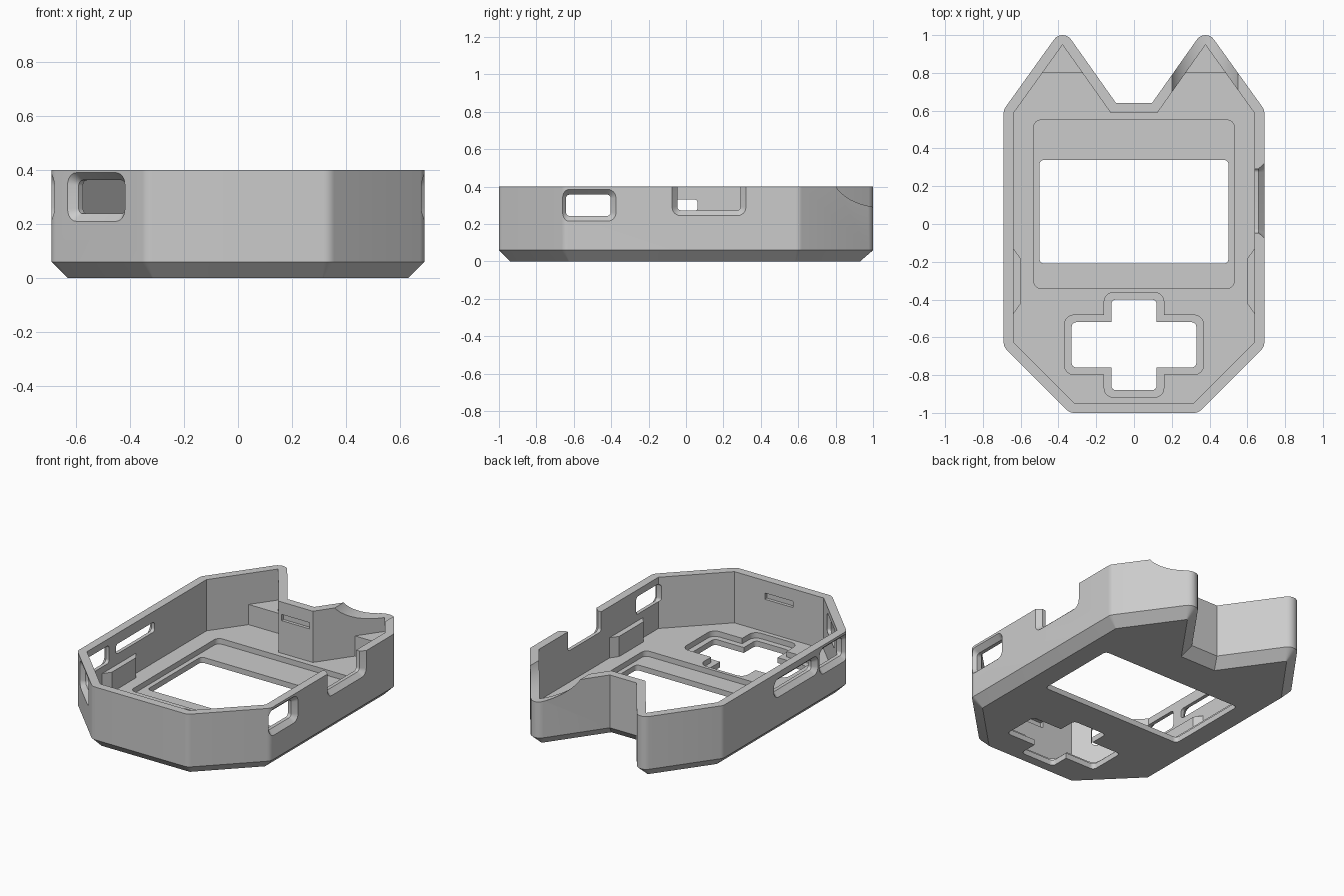
import bpy, bmesh, math
from mathutils import Vector

cube = bpy.data.objects.get("Cube")
if cube:
    bpy.data.objects.remove(cube, do_unlink=True)

grey = bpy.data.materials.new("grey plastic")
grey.use_nodes = True
grey.diffuse_color = (0.6, 0.6, 0.6, 1)
grey.node_tree.nodes["Principled BSDF"].inputs["Base Color"].default_value = (0.6, 0.6, 0.6, 1)

FLOOR, TOP, WALL, CHAMFER, SHELF = 0.07, 0.4, 0.053, 0.06, 0.2


def corner(pts, i):
    """Edge directions into and out of a counter-clockwise corner."""
    a, b, c = pts[i - 1], pts[i], pts[(i + 1) % len(pts)]
    return (b - a).normalized(), (c - b).normalized()


def inset(pts, d):
    out = []
    for i, p in enumerate(pts):
        e, f = corner(pts, i)
        n, m = Vector((-e.y, e.x)), Vector((-f.y, f.x))
        out.append(p + (n + m) * d / (1 + n.dot(m)))
    return out


def rounded(pts, r, steps=7):
    """Fillet the outward corners; inward corners stay sharp."""
    out = []
    for i, p in enumerate(pts):
        e, f = corner(pts, i)
        if e.x * f.y - e.y * f.x < 0:
            out.append(p)
            continue
        turn = e.angle(f)
        centre = p + (f - e).normalized() * r / math.cos(turn / 2)
        start = math.atan2(-e.x, e.y)
        for k in range(steps):
            t = start + turn * k / (steps - 1)
            out.append(centre + Vector((math.cos(t), math.sin(t))) * r)
    return out


def rect(x0, x1, y0, y1):
    return [Vector(p) for p in ((x0, y0), (x1, y0), (x1, y1), (x0, y1))]


def loft(name, rings):
    """Solid skinned through matching rings of points."""
    bm = bmesh.new()
    loops = [[bm.verts.new(p) for p in ring] for ring in rings]
    for low, high in zip(loops, loops[1:]):
        for i in range(len(low)):
            bm.faces.new((low[i - 1], low[i], high[i], high[i - 1]))
    bm.faces.new(loops[0][::-1])
    bm.faces.new(loops[-1])
    bmesh.ops.recalc_face_normals(bm, faces=bm.faces)
    mesh = bpy.data.meshes.new(name)
    bm.to_mesh(mesh)
    bm.free()
    mesh.materials.append(grey)
    ob = bpy.data.objects.new(name, mesh)
    bpy.context.collection.objects.link(ob)
    return ob


def prism(name, pts, z0, z1):
    return loft(name, [[(p.x, p.y, z) for p in pts] for z in (z0, z1)])


def carve(cutter):
    cutter.hide_render = True
    bpy.context.view_layer.objects.active = shell
    mod = shell.modifiers.new("cut", 'BOOLEAN')
    mod.operation, mod.solver, mod.object = 'DIFFERENCE', 'EXACT', cutter
    bpy.ops.object.modifier_apply(modifier=mod.name)
    bpy.data.objects.remove(cutter, do_unlink=True)


def port(x, y, angle, width, z0, z1):
    """Rounded wall opening with a chamfered outer rim."""
    n = Vector((math.cos(angle), math.sin(angle), 0))
    t = Vector((-n.y, n.x, 0))
    frame = rect(-width / 2, width / 2, z0, z1)
    wide = rounded(frame, 0.045)
    slim = rounded(inset(frame, 0.028), 0.02)
    rings = [(wide, 0.04), (wide, 0), (slim, -0.03), (slim, -0.1)]
    carve(loft("port_cutter", [[Vector((x, y, 0)) + n * d + t * p.x + Vector((0, 0, p.y))
                                for p in ring] for ring, d in rings]))


# Two-eared outline, mirrored from its left half
half = [Vector(p) for p in ((0.34, -1), (0.69, -0.65), (0.69, 0.605), (0.378, 1.04), (0.095, 0.64))]
outline = half + [Vector((-p.x, p.y)) for p in reversed(half)]
inner = inset(outline, WALL)

# Shell with chamfered underside
side = rounded(outline, 0.055)
base = rounded(inset(outline, CHAMFER), 0.008)
shell = loft("case_shell", [[(p.x, p.y, z) for p in ring]
                            for ring, z in ((base, 0), (side, CHAMFER), (side, TOP))])
carve(prism("cavity_cutter", inner, FLOOR, 0.6))

# Screen window and its recess
carve(prism("screen_recess_cutter", rounded(rect(-0.53, 0.53, -0.34, 0.55), 0.035), 0.035, 0.2))
carve(prism("screen_cutter", rounded(rect(-0.5, 0.5, -0.21, 0.34), 0.025), -0.1, 0.2))

# Cross-shaped button opening and its recess
w, a, b = 0.12, 0.33, 0.24
quarter = [(a, -w), (a, w), (w, w), (w, b)]
cross = [Vector(p) for p in quarter]
cross += [Vector((-x, y)) for x, y in reversed(quarter)][:3]
cross += [Vector((-a, -w)), Vector((-w, -w)), Vector((-w, -b)), Vector((w, -b)), Vector((w, -w))]
cross = [p + Vector((0, -0.64)) for p in cross]
carve(prism("button_recess_cutter", rounded(inset(cross, -0.038), 0.05), 0.035, 0.2))
carve(prism("button_cutter", rounded(cross, 0.025), -0.1, 0.2))

# Wall openings: one per side, a long slot, a corner port and an open notch
port(0.69, -0.522, 0, 0.295, 0.215, 0.385)
port(-0.69, -0.522, math.pi, 0.295, 0.215, 0.385)
port(-0.69, -0.135, math.pi, 0.45, 0.24, 0.36)
port(-0.525, -0.815, math.radians(225), 0.3, 0.21, 0.39)
port(0.69, 0.123, 0, 0.395, 0.245, 0.7)

# Shallow latch grooves in the front and back walls
for y in (-0.947, 0.587):
    carve(prism("latch_cutter", rect(-0.1, 0.1, y - 0.02, y + 0.02), 0.28, 0.32))

# Round cord notch across the left ear
ring = [Vector((0.375 + 0.194 * math.cos(k * math.tau / 48), 0.484 + 0.194 * math.sin(k * math.tau / 48)))
        for k in range(48)]
carve(loft("cord_notch_cutter", [[(p.x, y, p.y) for p in ring] for y in (0.66, 1.1)]))

parts = [shell]
for s, label in ((1, "left"), (-1, "right")):
    # Solid shelf in each ear tip
    tip = [Vector((s * x, y)) for x, y in ((0.232, 0.8), (0.495, 0.8), (0.378, 0.96))]
    parts.append(prism(label + "_ear_shelf", tip, FLOOR - 0.01, SHELF))
    # Tapered support rib on each side wall
    rib = [Vector((s * x, y)) for x, y in ((0.645, -0.12), (0.602, -0.18), (0.602, -0.425), (0.645, -0.485))]
    parts.append(prism(label + "_side_rib", rib, FLOOR - 0.01, SHELF))

bpy.ops.object.select_all(action='DESELECT')
for ob in parts:
    ob.select_set(True)
bpy.context.view_layer.objects.active = shell
bpy.ops.object.shade_smooth_by_angle(angle=math.radians(30))
